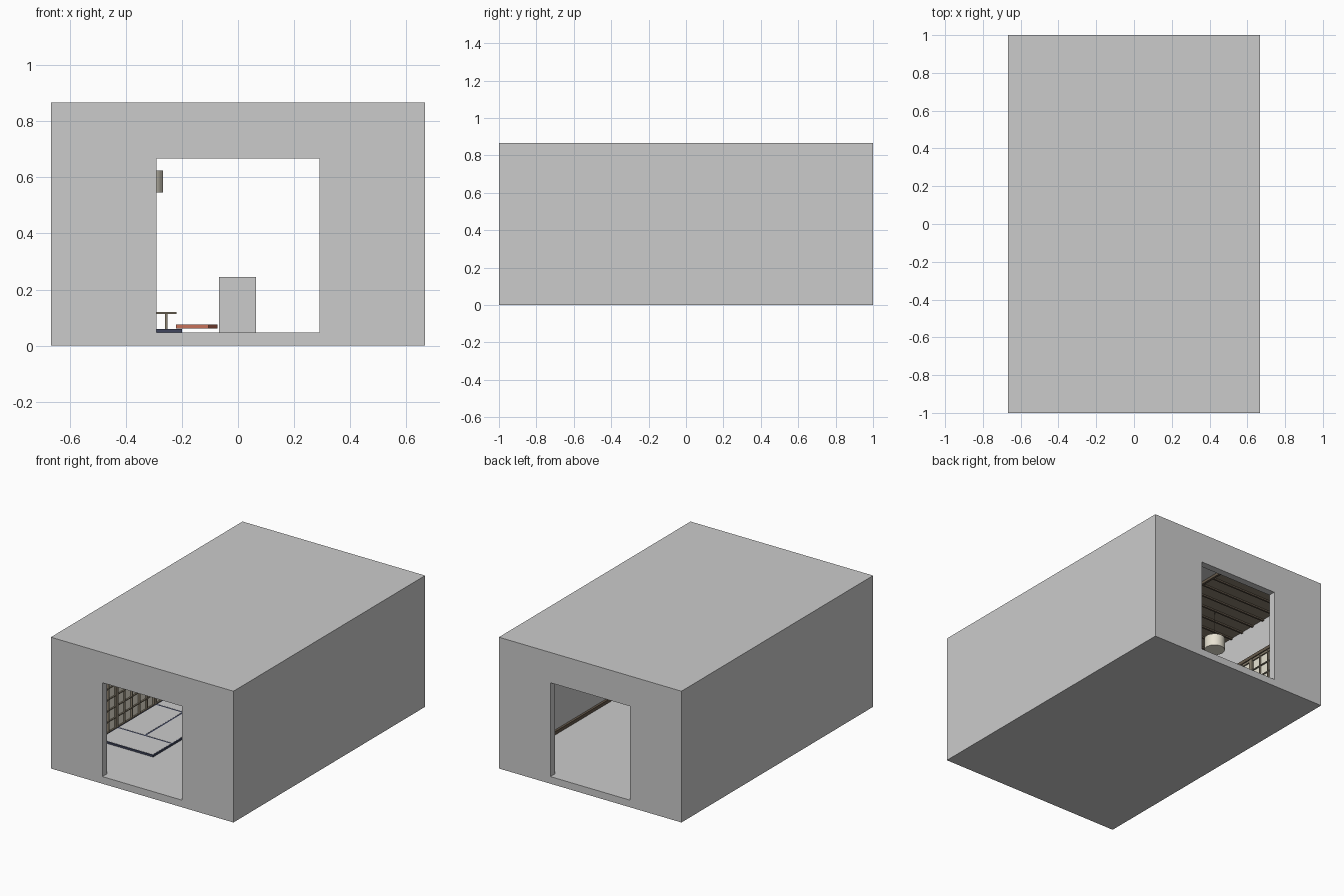
import bpy, bmesh, math

if "Cube" in bpy.data.objects:
    bpy.data.objects.remove(bpy.data.objects["Cube"])

W, L, H, T = 0.667, 1.0, 0.867, 0.047   # half width, half length, height, wall thickness
CEIL = H - T
IX, IY = W - T, L - T                   # inner half sizes
DX, DZ = 0.29, 0.667                    # doorway half width and top


def mat(name, rgb):
    m = bpy.data.materials.new(name)
    m.diffuse_color = (*rgb, 1)
    m.use_nodes = True
    m.node_tree.nodes["Principled BSDF"].inputs["Base Color"].default_value = m.diffuse_color
    return m


WOOD = mat("dark_wood", (0.13, 0.10, 0.07))
PLANK = mat("ceiling_wood", (0.26, 0.22, 0.16))
PAPER = mat("paper", (0.80, 0.76, 0.64))
NAVY = mat("navy_cloth", (0.05, 0.06, 0.11))
RED = mat("red_cloth", (0.55, 0.16, 0.10))


def finish(name, bm, material=None):
    me = bpy.data.meshes.new(name)
    bmesh.ops.recalc_face_normals(bm, faces=bm.faces[:])
    bm.to_mesh(me)
    bm.free()
    ob = bpy.data.objects.new(name, me)
    bpy.context.collection.objects.link(ob)
    if material:
        me.materials.append(material)
    return ob


def add_box(bm, x0, x1, y0, y1, z0, z1):
    for v in bmesh.ops.create_cube(bm, size=1)["verts"]:
        v.co = (x1 if v.co.x > 0 else x0, y1 if v.co.y > 0 else y0, z1 if v.co.z > 0 else z0)


def boxes(name, spans, material=None):
    bm = bmesh.new()
    for s in spans:
        add_box(bm, *s)
    return finish(name, bm, material)


def cylinder(name, x, y, z0, z1, r, material, sides=32):
    bm = bmesh.new()
    bmesh.ops.create_cone(bm, cap_ends=True, segments=sides, radius1=r, radius2=r, depth=z1 - z0)
    for v in bm.verts:
        v.co += type(v.co)((x, y, (z0 + z1) / 2))
    for f in bm.faces:
        f.smooth = len(f.verts) == 4
    return finish(name, bm, material)


# Shell
boxes("floor_slab", [(-W, W, -L, L, 0, T)])
boxes("roof_slab", [(-W, W, -L, L, CEIL, H)])
boxes("left_wall", [(-W, -IX, -L, L, T, CEIL)])
boxes("right_wall", [(IX, W, -L, L, T, CEIL)])
profile = [(-IX, T), (-DX, T), (-DX, DZ), (DX, DZ), (DX, T), (IX, T), (IX, CEIL), (-IX, CEIL)]
for name, y in (("front_wall", -L), ("back_wall", IY)):
    bm = bmesh.new()
    face = bm.faces.new([bm.verts.new((x, y, z)) for x, z in profile])
    ext = bmesh.ops.extrude_face_region(bm, geom=[face])["geom"]
    for v in ext:
        if isinstance(v, bmesh.types.BMVert):
            v.co.y += T
    finish(name, bm)

# Skirting on the right wall
boxes("skirting", [(IX - 0.015, IX, -IY, IY, T, T + 0.022)], WOOD)

# Timber ceiling over the mat side, with cross battens and an edge beam
boxes("ceiling_boards", [(-IX, -0.05, -IY, IY, CEIL - 0.006, CEIL)], PLANK)
boxes("ceiling_battens", [(-IX, -0.05, y / 10 - 0.006, y / 10 + 0.006, CEIL - 0.016, CEIL - 0.006)
                          for y in range(-9, 10)], WOOD)
boxes("ceiling_edge_beam", [(-0.05, -0.035, -IY, IY, CEIL - 0.018, CEIL)], WOOD)

# Paper screens along the left wall
z_top = 0.57
for i in range(4):
    y0 = -0.8 + i * 0.4
    y1 = y0 + 0.4
    boxes(f"screen_paper_{i}", [(-IX, -IX + 0.006, y0, y1, T, z_top)], PAPER)
    bars = []
    for k in range(6):
        y = y0 + 0.007 + k * (0.4 - 0.014) / 5
        w = 0.007 if k in (0, 5) else 0.004
        bars.append((-IX + 0.006, -IX + 0.018, y - w, y + w, T, z_top))
    for k in range(8):
        z = T + 0.007 + k * (z_top - T - 0.014) / 7
        w = 0.007 if k in (0, 7) else 0.003
        bars.append((-IX + 0.006, -IX + 0.015, y0, y1, z - w, z + w))
    boxes(f"screen_lattice_{i}", bars, PLANK)
boxes("screen_head_rail", [(-IX, -IX + 0.022, -IY, IY, z_top, z_top + 0.022)], WOOD)

# Floor mats: cloth-edged slabs with an inset top
mats = []
for y in (-0.6, 0.0):
    mats += [(-0.6, -0.2, y, y + 0.2), (-0.6, -0.4, y + 0.2, y + 0.6), (-0.4, -0.2, y + 0.2, y + 0.6)]
MZ = 0.060
for i, (x0, x1, y0, y1) in enumerate(mats):
    boxes(f"mat_border_{i}", [(x0, x1, y0, y1, T, MZ - 0.001)], NAVY)
    e = 0.006
    boxes(f"mat_top_{i}", [(x0 + e, x1 - e, y0 + e, y1 - e, MZ - 0.002, MZ)])

# Low table
TX, TY, R, G = -0.33, 0.38, 0.11, 0.074
boxes("table_top", [(TX - R, TX + R, TY - R, TY + R, 0.112, 0.12)], PLANK)
boxes("table_legs", [(TX + sx * G - 0.005, TX + sx * G + 0.005, TY + sy * G - 0.005, TY + sy * G + 0.005, MZ, 0.112)
                     for sx in (-1, 1) for sy in (-1, 1)], PLANK)

# Floor cushions either side of the table
for name, x, angle in (("right_cushion", -0.147, -15), ("left_cushion", -0.513, 10)):
    c = boxes(name, [(-0.06, 0.06, -0.06, 0.06, 0, 0.015)], RED)
    c.location = (x, TY, MZ + 0.001)
    c.rotation_euler.z = math.radians(angle)

# Pendant lamp above the table
cylinder("lamp_shade", TX, TY, 0.545, 0.625, 0.063, PAPER)
cylinder("lamp_cord", TX, TY, 0.625, CEIL, 0.002, WOOD, 8)

# Counter block dividing the room
boxes("counter", [(-0.067, 0.065, -0.3, 0.3, T, 0.245)])
